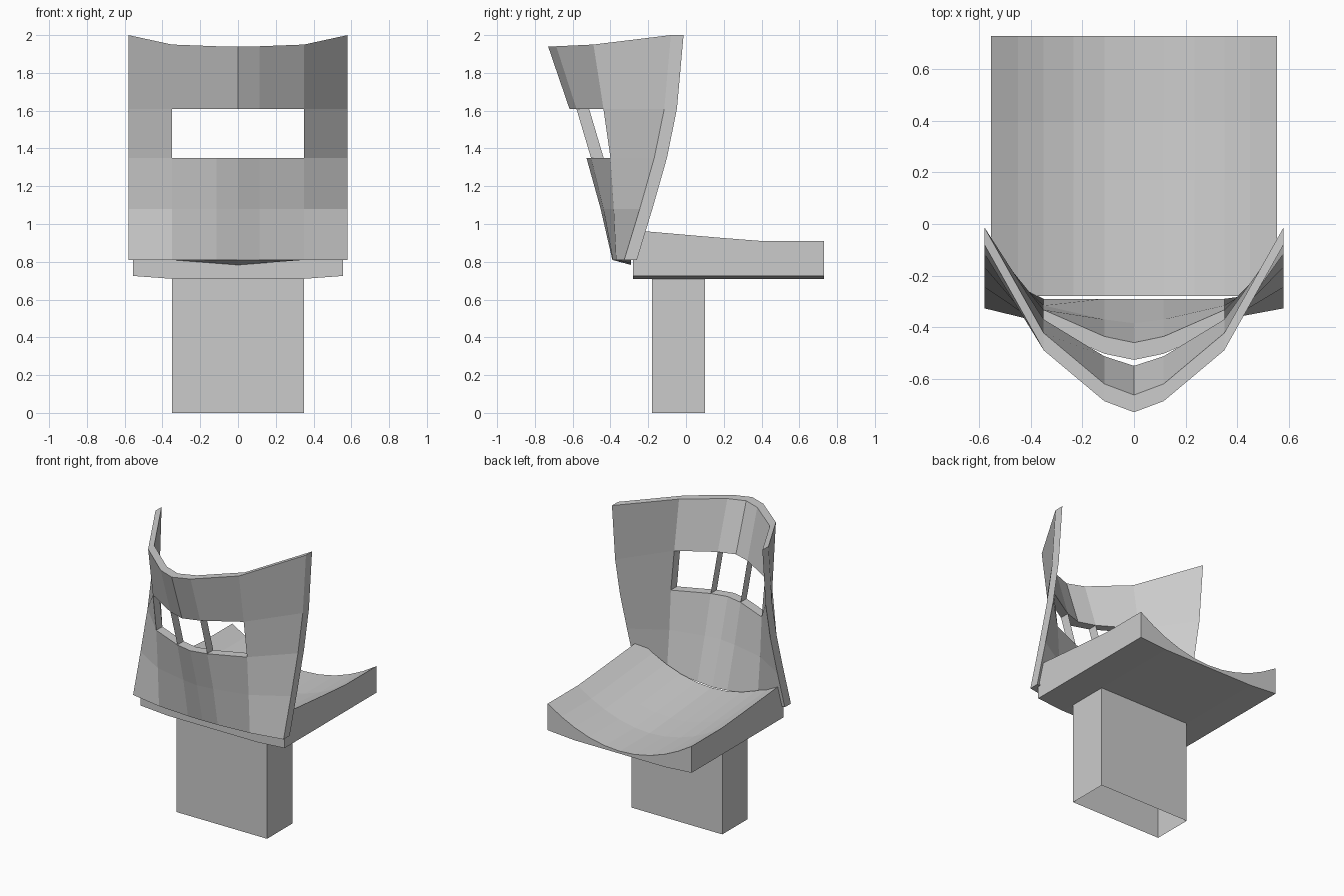
import bpy, bmesh

if "Cube" in bpy.data.objects:
    bpy.data.objects.remove(bpy.data.objects["Cube"])


def finish(name, bm, recalc=True):
    if recalc:
        bmesh.ops.recalc_face_normals(bm, faces=bm.faces)
    mesh = bpy.data.meshes.new(name)
    bm.to_mesh(mesh)
    bm.free()
    obj = bpy.data.objects.new(name, mesh)
    bpy.context.collection.objects.link(obj)
    return obj


def slab(name, front, back, skip=()):
    """Closed slab between two equal vertex grids, with optional open cells."""
    bm = bmesh.new()
    f = [[bm.verts.new(p) for p in row] for row in front]
    b = [[bm.verts.new(p) for p in row] for row in back]
    cells = {(r, c) for r in range(len(f) - 1) for c in range(len(f[0]) - 1)} - set(skip)
    for r, c in cells:
        ring = [(r, c), (r, c + 1), (r + 1, c + 1), (r + 1, c)]
        bm.faces.new([f[i][j] for i, j in ring])
        bm.faces.new([b[i][j] for i, j in reversed(ring)])
        # rim wall wherever there is no neighbouring cell
        for k, n in enumerate([(r - 1, c), (r, c + 1), (r + 1, c), (r, c - 1)]):
            if n not in cells:
                (i, j), (m, q) = ring[k], ring[(k + 1) % 4]
                bm.faces.new([f[m][q], f[i][j], b[i][j], b[m][q]])
    return finish(name, bm)


# Pedestal: box open at the floor
bm = bmesh.new()
bmesh.ops.create_cube(bm, size=1)
for v in bm.verts:
    v.co = (v.co.x * 0.70, v.co.y * 0.28 - 0.04, (v.co.z + 0.5) * 0.71)
bm.normal_update()
bmesh.ops.delete(bm, geom=[f for f in bm.faces if f.normal.z < -0.5], context='FACES')
finish("pedestal", bm)

# Seat: dished across the width, slightly rising toward the backrest
seat_x = [-0.555, -0.45, -0.35, -0.235, -0.115, 0, 0.115, 0.235, 0.35, 0.45, 0.555]
rim = [(-0.28, 0.967), (-0.05, 0.947), (0.17, 0.928), (0.40, 0.91), (0.73, 0.91)]
top = [[(x, y, z - 0.183 * (1 - (x / 0.555) ** 2)) for x in seat_x] for y, z in rim]
under = [[(x, y, 0.71 + 0.015 * max(0, abs(x) - 0.35) / 0.205) for x in seat_x] for y, z in rim]
slab("seat", top, under)

# Backrest: curved shell; depth of outer face per column, bottom to top
levels = [0.81, 1.08, 1.35, 1.61]
half = [  # x, top z, outer y values
    (0.00, 1.94, [-0.39, -0.452, -0.527, -0.617, -0.73]),
    (0.115, 1.941, [-0.387, -0.437, -0.503, -0.58, -0.687]),
    (0.35, 1.95, [-0.37, -0.383, -0.40, -0.437, -0.49]),
    (0.58, 2.00, [-0.327, -0.245, -0.168, -0.115, -0.08]),
]
cols = [(-x, t, ys) for x, t, ys in reversed(half[1:])] + half
outer = [[(x, ys[r], (levels + [t])[r]) for x, t, ys in cols] for r in range(5)]
inner = [[(x, y + 0.067, z) for x, y, z in row] for row in outer]
# inner foot tucks onto the seat
inner[0] = [(x, max(y, -0.29), 0.81 - 0.027 * max(0, 1 - abs(x) / 0.35))
            for x, y, z in inner[0]]
slab("backrest", outer, inner, skip=[(2, c) for c in range(1, 5)])

# Paper-thin slats across the window
for name, c in (("left_slat", 2), ("right_slat", 4)):
    bm = bmesh.new()
    bm.faces.new([bm.verts.new(p) for p in
                  (outer[2][c], inner[2][c], inner[3][c], outer[3][c])])
    finish(name, bm, False)
